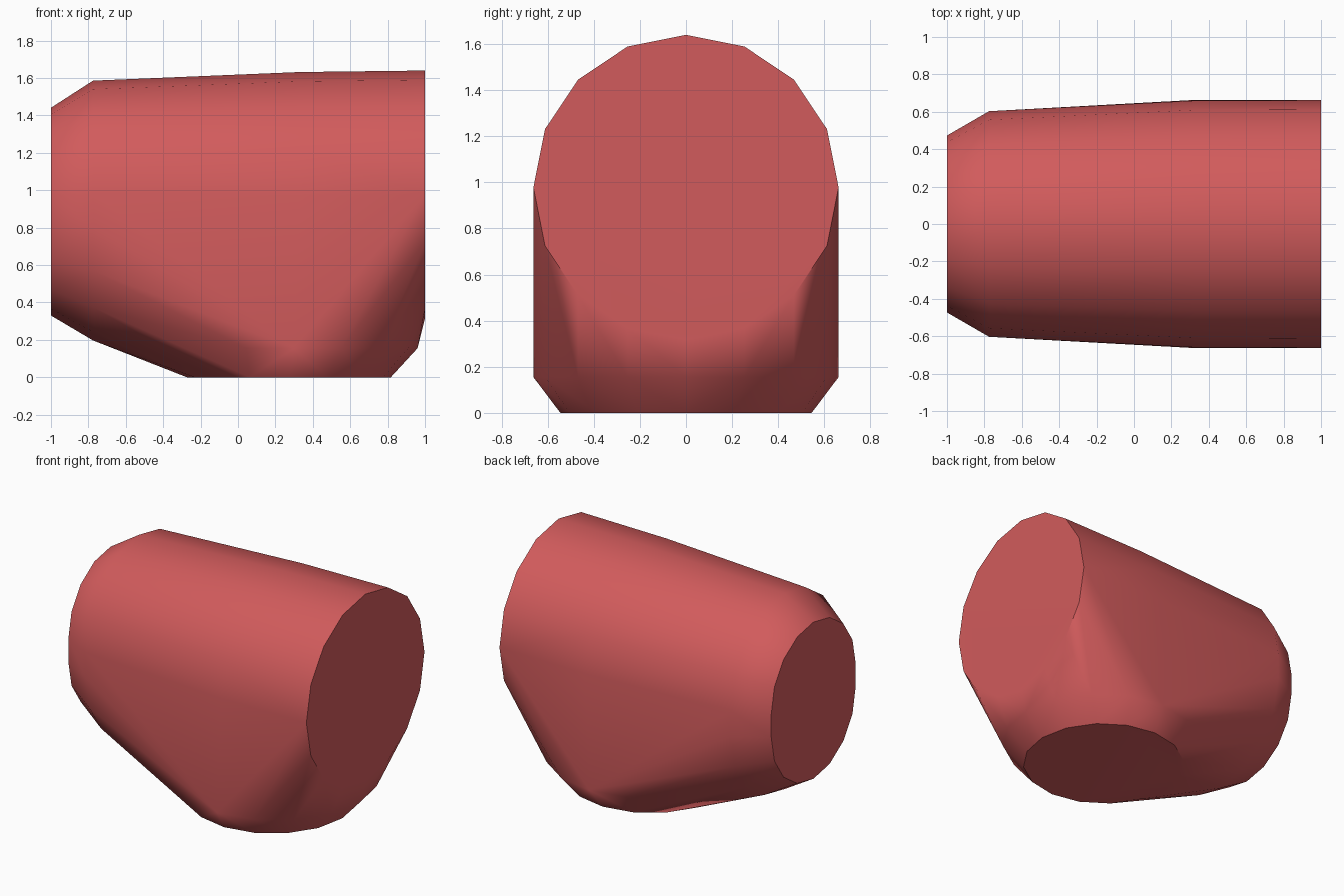
import bpy
import bmesh
import math
from mathutils import Vector

if "Cube" in bpy.data.objects:
    bpy.data.objects.remove(bpy.data.objects["Cube"], do_unlink=True)

# Single matte red
red = bpy.data.materials.new("soft_red")
red.use_nodes = True
colour = (0.64, 0.105, 0.107, 1.0)
red.diffuse_color = colour
bsdf = red.node_tree.nodes["Principled BSDF"]
bsdf.inputs["Base Color"].default_value = colour
bsdf.inputs["Roughness"].default_value = 0.8


def upright_ring(x, radius, low, high, sides=16, phase=0.0):
    """Ring facing along x; its lower half is centred on low, its upper on high."""
    points = []
    for i in range(sides):
        a = (i + phase) * math.tau / sides
        s = math.sin(a)
        centres = [high] if s > 1e-4 else [low] if s < -1e-4 else [low, high]
        points += [Vector((x, radius * math.cos(a), c + radius * s)) for c in set(centres)]
    return points


def flat_ring(z, radius, cx, sides=16, phase=0.0):
    """Horizontal ring for the downward branch."""
    return [Vector((cx + radius * math.cos((i + phase) * math.tau / sides),
                    radius * math.sin((i + phase) * math.tau / sides), z))
            for i in range(sides)]


# Horizontal barrel: wide open end, straight stretch, taper and chamfered small end
points = upright_ring(1.0, 0.662, 0.978, 0.978)
points += upright_ring(0.33, 0.66, 0.972, 0.972)
points += upright_ring(-0.775, 0.603, 0.80, 0.983)
points += upright_ring(-1.0, 0.473, 0.803, 0.968)

# Downward branch with a chamfered foot
points += flat_ring(0.155, 0.662, 0.298)
points += flat_ring(0.0, 0.545, 0.272)

# Wrap everything in one taut skin
bm = bmesh.new()
for p in points:
    bm.verts.new(p)
hull = bmesh.ops.convex_hull(bm, input=bm.verts[:], use_existing_faces=False)
loose = [v for v in bm.verts if not v.link_faces]
bmesh.ops.delete(bm, geom=loose, context='VERTS')
bmesh.ops.dissolve_limit(bm, angle_limit=math.radians(0.5),
                         verts=bm.verts[:], edges=bm.edges[:])
bmesh.ops.recalc_face_normals(bm, faces=bm.faces[:])

mesh = bpy.data.meshes.new("tee_body")
bm.to_mesh(mesh)
bm.free()
mesh.materials.append(red)
body = bpy.data.objects.new("tee_body", mesh)
bpy.context.collection.objects.link(body)

# Smooth sides, crisp end caps
bpy.ops.object.select_all(action='DESELECT')
body.select_set(True)
bpy.context.view_layer.objects.active = body
bpy.ops.object.shade_smooth_by_angle(angle=math.radians(35))
weighted = body.modifiers.new("flat_caps", 'WEIGHTED_NORMAL')
weighted.keep_sharp = True
